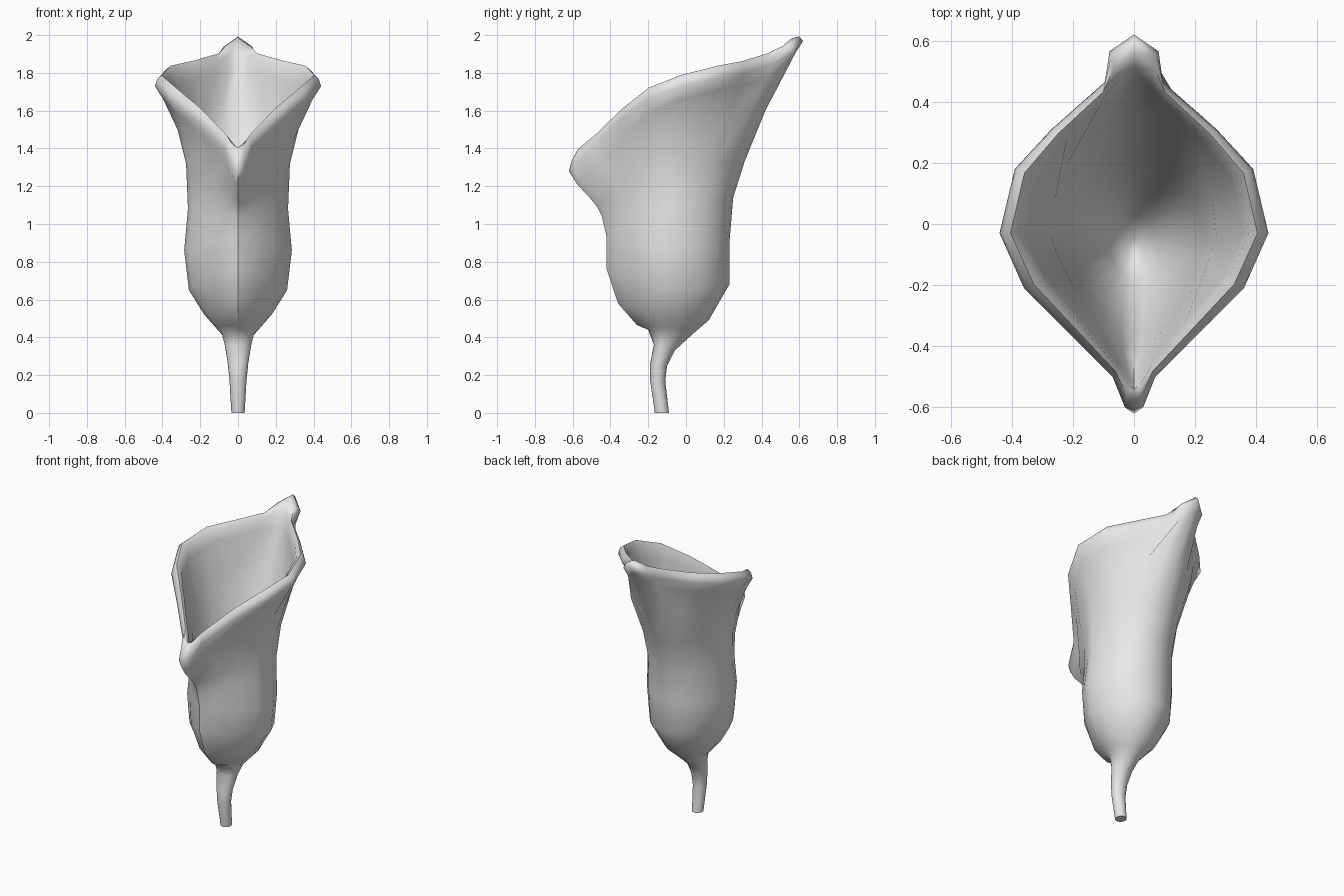
import bpy
from math import sin, cos, pi, radians

cube = bpy.data.objects.get("Cube")
if cube:
    bpy.data.objects.remove(cube, do_unlink=True)

COLS = 10  # columns from the front keel to the back, mirrored across x

grey = bpy.data.materials.new("pale_grey")
grey.use_nodes = True
colour = (0.8, 0.8, 0.8, 1)
grey.diffuse_color = colour
grey.node_tree.nodes["Principled BSDF"].inputs["Base Color"].default_value = colour


def half_ring(front_y, front_z, side_x, side_y, side_z, back_y, back_z, keel):
    """Half a cross-section; keel above 1 pinches the front to a wedge."""
    points = []
    for i in range(COLS + 1):
        a = pi * i / COLS
        c, s = cos(a), sin(a)
        end_y, end_z, power = (front_y, front_z, keel) if c > 0 else (back_y, back_z, 1)
        x = 0 if i in (0, COLS) else side_x * s ** power
        f = abs(c) ** (1 + (power - 1) * .7)
        points.append((x, side_y + (end_y - side_y) * f,
                       side_z + (end_z - side_z) * f))
    return points


def lip_ring(t, rise):
    """A ring on the rolled lip, from the rim (t=0) to the mouth (t=1)."""
    return [(x + (u - x) * t, y + (v - y) * t, z + (w - z) * t + rise)
            for (x, y, z), (u, v, w) in zip(RIM, MOUTH)]


def loft(name, halves):
    """Skin the mirrored rings, close both ends and crease the front keel."""
    verts, faces = [], []
    n = 2 * COLS
    for half in halves:
        verts += half + [(-x, y, z) for x, y, z in half[-2:0:-1]]
    for r in range(len(halves) - 1):
        for i in range(n):
            j = (i + 1) % n
            faces.append((r * n + i, r * n + j, (r + 1) * n + j, (r + 1) * n + i))
    faces.append(tuple(reversed(range(n))))
    faces.append(tuple(range(len(verts) - n, len(verts))))
    mesh = bpy.data.meshes.new(name)
    mesh.from_pydata(verts, [], faces)
    mesh.materials.append(grey)
    obj = bpy.data.objects.new(name, mesh)
    bpy.context.collection.objects.link(obj)
    bpy.ops.object.select_all(action='DESELECT')
    obj.select_set(True)
    bpy.context.view_layer.objects.active = obj
    bpy.ops.object.shade_smooth_by_angle(angle=radians(75))
    keel_start, keel_end = len(STEM) * n, (len(STEM) + len(BODY)) * n
    for edge in mesh.edges:
        if all(v % n == 0 and keel_start <= v <= keel_end for v in edge.vertices):
            edge.use_edge_sharp = True


# Cross-sections: front y z, side x y z, back y z, keel
STEM = [
    (-.165, 0, .035, -.127, 0, -.09, 0, 1),
    (-.19, .17, .045, -.15, .17, -.11, .17, 1),
    (-.19, .26, .054, -.145, .26, -.1, .25, 1),
    (-.17, .36, .07, -.12, .36, -.06, .33, 1),
]
BODY = [
    (-.2, .44, .085, -.11, .42, 0, .385, 1.2),
    (-.26, .465, .12, -.11, .455, .05, .43, 1.4),
    (-.36, .58, .185, -.11, .53, .12, .49, 1.5),
    (-.42, .76, .26, -.1, .65, .23, .68, 1.5),
    (-.42, .93, .285, -.1, .86, .23, .9, 1.5),
    (-.445, 1.04, .265, -.09, 1.08, .25, 1.14, 1.6),
    (-.47, 1.09, .275, -.08, 1.32, .31, 1.33, 1.7),
    (-.51, 1.14, .32, -.06, 1.5, .42, 1.6, 1.8),
]
# Inside of the cup, narrowing from the mouth to the throat
THROAT = [
    (-.44, 1.22, .27, -.04, 1.4, .36, 1.5, 1.7),
    (-.37, 1, .23, -.05, 1.1, .21, 1.12, 1.5),
    (-.28, .78, .17, -.06, .82, .13, .8, 1.3),
    (-.18, .6, .08, -.07, .6, .03, .6, 1),
    (-.11, .52, .02, -.08, .52, -.05, .52, 1),
]
# Outer rim and inner mouth outlines, from the front tip to the back tip
RIM = [
    (0, -.62, 1.33), (.03, -.6, 1.35), (.07, -.5, 1.45), (.22, -.35, 1.6),
    (.36, -.21, 1.71), (.44, -.03, 1.78), (.39, .18, 1.83), (.27, .31, 1.85),
    (.095, .465, 1.9), (.08, .565, 1.96), (0, .62, 2.02),
]
MOUTH = [
    (0, -.52, 1.4), (.015, -.51, 1.41), (.05, -.46, 1.43), (.17, -.32, 1.56),
    (.29, -.18, 1.67), (.36, -.03, 1.73), (.32, .15, 1.78), (.22, .28, 1.81),
    (.11, .39, 1.84), (.05, .44, 1.85), (0, .48, 1.87),
]

# Stem and outer wall, then the rolled lip, then down into the throat
outer = [half_ring(*row) for row in STEM + BODY]
under_lip = [(x * .9, y * .93, z - .12) for x, y, z in RIM]
lip = [under_lip] + [lip_ring(t, rise) for t, rise in
                     ((0, -.05), (.15, -.005), (.45, .03), (.8, .02), (1, -.04))]
inner = [half_ring(*row) for row in THROAT]
loft("flower_and_stem", outer + lip + inner)
